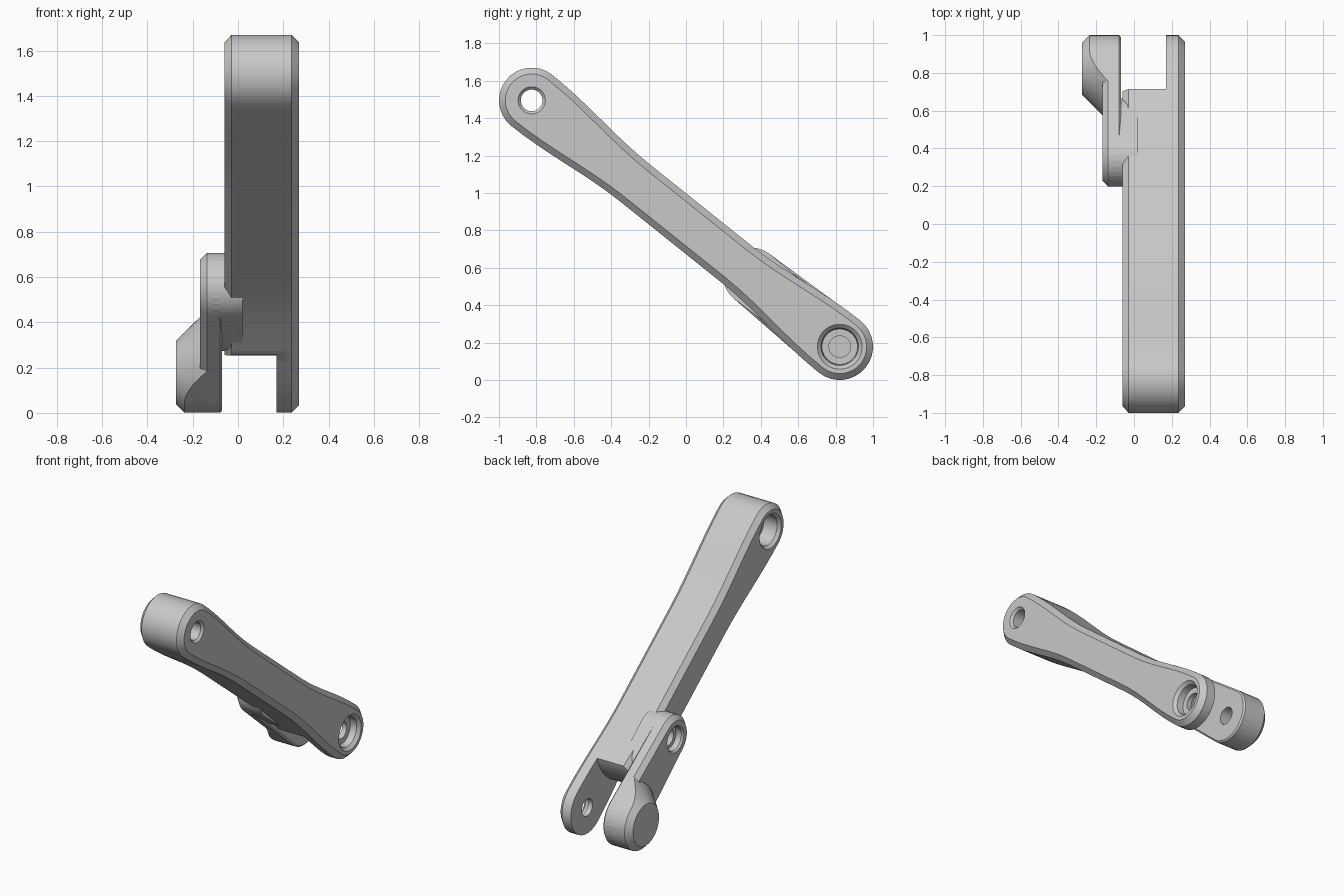
import bpy, bmesh, math
from mathutils import Vector

cube = bpy.data.objects.get("Cube")
if cube:
    bpy.data.objects.remove(cube)

metal = bpy.data.materials.new("grey_metal")
metal.use_nodes = True
GREY = (0.58, 0.58, 0.58, 1)
metal.diffuse_color = GREY
metal.node_tree.nodes["Principled BSDF"].inputs["Base Color"].default_value = GREY

# The arm runs along u from the upper pivot to the lower one; v is across it
TOP = Vector((0, -0.825, 1.495))
LOW = Vector((0, 0.822, 0.178))
LENGTH = (LOW - TOP).length
U = (LOW - TOP).normalized()
V = Vector((0, -U.z, U.y))
R_TOP, R_LOW, R_MID, R_LINK = 0.175, 0.178, 0.127, 0.153
LINK_U = LENGTH - 0.602


def place(x, u, v):
    return TOP + U * u + V * v + Vector((x, 0, 0))


def loft(name, rings):
    """Closed solid through rings of points, with flat end caps."""
    bm = bmesh.new()
    loops = [[bm.verts.new(p) for p in ring] for ring in rings]
    n = len(loops[0])
    for a, b in zip(loops, loops[1:]):
        for i in range(n):
            bm.faces.new((a[i], a[(i + 1) % n], b[(i + 1) % n], b[i]))
    bm.faces.new(loops[0])
    bm.faces.new(loops[-1])
    bmesh.ops.recalc_face_normals(bm, faces=bm.faces)
    mesh = bpy.data.meshes.new(name)
    bm.to_mesh(mesh)
    bm.free()
    mesh.materials.append(metal)
    obj = bpy.data.objects.new(name, mesh)
    bpy.context.collection.objects.link(obj)
    return obj


def lathe(name, profile, u, sides=32):
    """Turned solid around an axis along x, from (x, radius) pairs."""
    turn = [2 * math.pi * i / sides for i in range(sides)]
    return loft(name, [[place(x, u + r * math.cos(t), r * math.sin(t)) for t in turn]
                       for x, r in profile])


def bar(u0, r0, u1, r1, width, inset, steps=16):
    """Outline of a round-ended bar whose half width along it is width(f)."""
    pts = []
    for i in range(steps + 1):
        t = math.pi * (0.5 + i / steps)
        pts.append((u0 + (r0 - inset) * math.cos(t), (r0 - inset) * math.sin(t)))
    side = [(u0 + (u1 - u0) * i / 24, width(i / 24) - inset) for i in range(1, 24)]
    pts += [(u, -w) for u, w in side]
    for i in range(steps + 1):
        t = math.pi * (i / steps - 0.5)
        pts.append((u1 + (r1 - inset) * math.cos(t), (r1 - inset) * math.sin(t)))
    pts += [(u, w) for u, w in reversed(side)]
    return pts


def boolean(obj, tool, operation):
    mod = obj.modifiers.new(operation.lower(), 'BOOLEAN')
    mod.operation, mod.object, mod.solver = operation, tool, 'EXACT'
    bpy.context.view_layer.objects.active = obj
    bpy.ops.object.modifier_apply(modifier=mod.name)
    bpy.data.objects.remove(tool)


def arm_width(f):
    blend = lambda t: 0.5 + 0.5 * math.cos(math.pi * min(t, 1))
    return (R_MID + (R_TOP - R_MID) * blend(f / 0.34)
            + (R_LOW - R_MID) * blend((1 - f) / 0.34))


def link_width(f):
    return R_LINK + (R_LOW - R_LINK) * f


def solid(name, ends, shape):
    return loft(name, [[place(x, u, v) for u, v in bar(*shape, inset)] for x, inset in ends])


# Main arm with chamfered sides
arm = solid("main_arm", [(-0.06, 0.033), (-0.028, 0), (0.236, 0), (0.27, 0.034)],
            (0, R_TOP, LENGTH, R_LOW, arm_width))

# Fork slot at the lower end, leaving a rounded end on the core
root = LENGTH - 0.34
slot = [(root, 0.4)]
for i in range(17):
    t = math.pi * (0.5 - i / 16)
    slot.append((root + 0.1 * math.cos(t), 0.03 + 0.19 * math.sin(t)))
slot += [(root, -0.4), (LENGTH + 0.4, -0.4), (LENGTH + 0.4, 0.4)]
boolean(arm, loft("slot_cutter", [[place(x, u, v) for u, v in slot] for x in (-0.07, 0.17)]),
        'DIFFERENCE')

# Upper pivot hole: bevelled on one face, counterbored on the other
boolean(arm, lathe("upper_hole_cutter", [(-0.07, 0.125), (-0.04, 0.1), (0.06, 0.1), (0.061, 0.058),
                                         (0.255, 0.058), (0.28, 0.083)], 0), 'DIFFERENCE')
# Lower pivot hole in the outer fork plate
boolean(arm, lathe("lower_hole_cutter", [(0.15, 0.058), (0.205, 0.058), (0.206, 0.095),
                                         (0.25, 0.1), (0.28, 0.13)], LENGTH), 'DIFFERENCE')

# Side link plate that carries the other fork lug
link_shape = (LINK_U, R_LINK, LENGTH, R_LOW, link_width)
link = solid("side_link", [(-0.167, 0.03), (-0.137, 0), (-0.08, 0), (-0.07, 0.01)], link_shape)

# Thick lug, trimmed by a cone so it ramps down to the plate
lug = solid("lug", [(-0.275, 0), (-0.1, 0)], link_shape)
boolean(lug, lathe("lug_cone", [(-0.274, 0.14), (-0.09, 0.324)], LENGTH, 48), 'INTERSECT')
boolean(link, lug, 'UNION')

# Root that blends the plate into the arm
boss = solid("root", [(-0.11, 0), (0.02, 0)],
             (LINK_U, R_LINK, root - 0.05, R_LINK - 0.005, lambda f: R_LINK - 0.005 * f))
boolean(link, boss, 'UNION')

# Blind holes in the link and inside the lug
boolean(link, lathe("link_hole_cutter", [(-0.18, 0.1), (-0.155, 0.08), (-0.115, 0.08),
                                         (-0.114, 0.055), (-0.01, 0.055)], LINK_U), 'DIFFERENCE')
boolean(link, lathe("lug_hole_cutter", [(-0.21, 0.058), (-0.06, 0.058)], LENGTH), 'DIFFERENCE')

# Smooth curves, crisp chamfers
for obj in (arm, link):
    bpy.ops.object.select_all(action='DESELECT')
    obj.select_set(True)
    bpy.context.view_layer.objects.active = obj
    bpy.ops.object.shade_smooth_by_angle(angle=math.radians(28))
